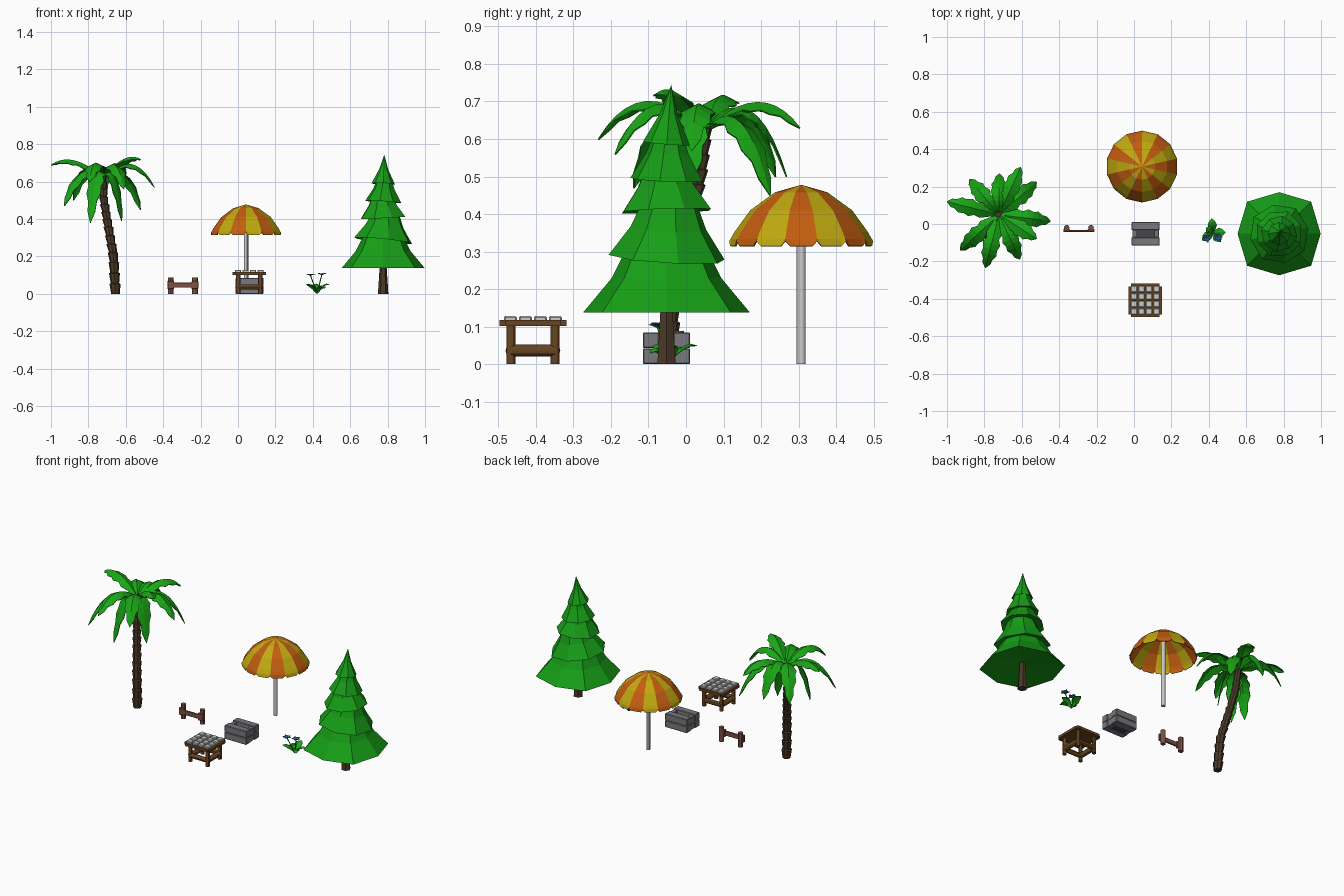
import bpy, bmesh, math
from mathutils import Vector, Matrix

if "Cube" in bpy.data.objects:
    bpy.data.objects.remove(bpy.data.objects["Cube"])

def mat(name, r, g, b):
    m = bpy.data.materials.new(name)
    m.diffuse_color = (r, g, b, 1)
    m.use_nodes = True
    m.node_tree.nodes["Principled BSDF"].inputs["Base Color"].default_value = m.diffuse_color
    return m

LEAF = mat("leaf_green", .01, .38, .008)
PINE = mat("pine_green", .008, .34, .008)
BARK = mat("bark", .07, .04, .02)
WOOD = mat("wood", .14, .06, .015)
RED = mat("red_wood", .2, .08, .055)
ORANGE = mat("orange", .55, .11, .005)
YELLOW = mat("yellow", .53, .4, .005)
STONE = mat("stone", .19, .19, .21)
DARK = mat("dark_stone", .06, .06, .07)
BLUE = mat("blue_petal", .05, .16, .38)

def finish(name, bm, *mats, thick=0, smooth=False):
    bmesh.ops.remove_doubles(bm, verts=bm.verts, dist=1e-5)
    bmesh.ops.recalc_face_normals(bm, faces=bm.faces)
    me = bpy.data.meshes.new(name)
    bm.to_mesh(me)
    bm.free()
    ob = bpy.data.objects.new(name, me)
    bpy.context.collection.objects.link(ob)
    for m in mats:
        if m:
            me.materials.append(m)
    if thick:
        s = ob.modifiers.new("thickness", 'SOLIDIFY')
        s.thickness = thick
    if smooth:
        bpy.ops.object.select_all(action='DESELECT')
        ob.select_set(True)
        bpy.context.view_layer.objects.active = ob
        bpy.ops.object.shade_smooth_by_angle()
    return ob

def skin(bm, rows, closed=True):
    vs = [[bm.verts.new(p) for p in r] for r in rows]
    n = len(rows[0])
    for a, b in zip(vs, vs[1:]):
        for i in range(n if closed else n - 1):
            j = (i + 1) % n
            bm.faces.new((a[i], a[j], b[j], b[i]))

def ring(c, r, n, turn=0, odd=1):
    return [Vector(c) + Vector((math.cos(turn + math.tau * i / n), math.sin(turn + math.tau * i / n), 0))
            * r * (odd if i % 2 else 1) for i in range(n)]

def lathe(name, prof, n, loc, m, turn=0, tilt=(0, 0), odd=1):
    bm = bmesh.new()
    skin(bm, [ring((0, 0, z), max(r, 1e-7), n, turn, odd) for r, z in prof])
    ob = finish(name, bm, m)
    ob.location = loc
    ob.rotation_euler = (tilt[0], tilt[1], 0)

def box(name, c, size, m, bevel=.004):
    bm = bmesh.new()
    bmesh.ops.create_cube(bm, size=1, matrix=Matrix.Translation(c) @ Matrix.Diagonal((*size, 1)))
    if bevel:
        bmesh.ops.bevel(bm, geom=bm.edges[:], offset=bevel, segments=1, affect='EDGES')
    finish(name, bm, m)

def rod(name, a, b, r, m, n=12):
    a, b = Vector(a), Vector(b)
    d = b - a
    bm = bmesh.new()
    bmesh.ops.create_cone(bm, cap_ends=True, segments=n, radius1=r, radius2=r, depth=d.length,
        matrix=Matrix.Translation((a + b) / 2) @ d.to_track_quat('Z', 'Y').to_matrix().to_4x4())
    finish(name, bm, m, smooth=True)

def bez(a, b, c, t):
    return Vector(a) * (1 - t) ** 2 + Vector(b) * 2 * t * (1 - t) + Vector(c) * t * t

def leaf(name, a, b, c, widths, fold, thick, m):
    """Arched leaf with a raised midrib, along a curve."""
    rows, n = [], len(widths) - 1
    d = Vector(c) - Vector(a)
    side = Vector((-d.y, d.x, 0)).normalized()
    for i, w in enumerate(widths):
        p = bez(a, b, c, i / n)
        drop = Vector((0, 0, -w * fold))
        rows.append([p + side * w + drop, p, p - side * w + drop])
    bm = bmesh.new()
    skin(bm, rows, False)
    finish(name, bm, m, thick=thick)

# Palm trunk: flared segments stacked along a gentle S
bend = [Vector(p) for p in ((-.655, -.05, 0), (-.665, -.04, .2), (-.693, 0, .36), (-.717, .033, .5), (-.725, .05, .64))]
def trunk(t):
    k = min(int(t * 4), 3)
    return bend[k].lerp(bend[k + 1], t * 4 - k)
bm = bmesh.new()
rows, N = [ring(bend[0], 1e-7, 8)], 14
for i in range(N):
    r = .027 - .007 * i / N
    rows += [ring(trunk(i / N), r * .85, 8), ring(trunk((i + .92) / N), r * 1.1, 8)]
rows.append(ring(bend[-1], 1e-7, 8))
skin(bm, rows)
finish("palm_trunk", bm, BARK)

# Palm fronds
crown = Vector((-.722, .05, .625))
tips = [(-1, .12, .69), (-.605, .305, .63), (-.52, .225, .45), (-.445, .015, .57),
        (-.52, -.08, .72), (-.61, -.19, .56), (-.795, -.235, .60), (-.93, -.14, .47),
        (-.88, .24, .50), (-.79, -.09, .38), (-.62, -.01, .39), (-.72, .27, .50)]
for i, t in enumerate(tips):
    mid = crown.lerp(Vector(t), .6)
    mid.z = .77 if t[2] > .6 else .79 if t[2] > .48 else .75
    leaf(f"palm_frond_{i}", crown, mid, t,
         [.006, .018, .030, .042, .034, .048, .038, .042, .026, .022, .001], .5, .004, LEAF)

# Pine: trunk and five overlapping, slightly tilted eight-sided tiers
pc = (.776, -.052, 0)
lathe("pine_trunk", [(0, 0), (.028, 0), (.017, .17), (0, .17)], 6, pc, BARK)
tiers = [(.222, .138, .10, .32), (.158, .285, .07, .44), (.124, .408, .05, .54),
         (.095, .492, .032, .63), (.061, .588, 0, .745)]
for i, (r0, z0, r1, z1) in enumerate(tiers):
    h = z1 - z0
    prof = [(0, h * .15), (r0, 0), (r1 + (r0 - r1) * .38, h * .5), (r1, h), (0, h)]
    tilt = [(0, 0), (-.06, .1), (.03, -.05), (-.04, .06), (-.08, .04)][i]
    lathe(f"pine_tier_{i}", prof, 8, (pc[0], pc[1], z0), PINE, .2 * i, tilt, 1.09 if i == 0 else 1.03)

# Parasol: striped 14-sided canopy with a notched rim, and a pole
uc = Vector((.043, .307, 0))
prof = [(0, .478), (.07, .458), (.136, .410), (.178, .352), (.188, .334)]
bm = bmesh.new()
for i in range(14):
    a0 = math.pi / 2 + math.tau * i / 14
    d0, d1 = (Vector((math.cos(a), math.sin(a), 0)) for a in (a0, a0 + math.tau / 14))
    cols = [[uc + d0.lerp(d1, k) * r + Vector((0, 0, z)) for k in (0, .15, .85, 1)] for r, z in prof]
    cols.append([uc + d0.lerp(d1, k) * .192 + Vector((0, 0, z))
                 for k, z in ((0, .328), (.15, .315), (.85, .315), (1, .328))])
    old = set(bm.faces)
    skin(bm, cols, False)
    for f in bm.faces:
        if f not in old:
            f.material_index = i % 2
bmesh.ops.dissolve_degenerate(bm, dist=1e-6, edges=bm.edges[:])
finish("parasol_canopy", bm, ORANGE, YELLOW, thick=.004)
rod("parasol_pole", uc, uc + Vector((0, 0, .472)), .012, None)

# Stool: round legs and rails, framed top with a grid of stone tiles
sx, sy, k = .06, -.408, .059
bm = bmesh.new()
bmesh.ops.create_cube(bm, size=1, matrix=Matrix.Translation((sx, sy, .109)) @ Matrix.Diagonal((.178, .178, .016, 1)))
corners = [e for e in bm.edges if abs(e.verts[0].co.z - e.verts[1].co.z) > .01]
bmesh.ops.bevel(bm, geom=corners, offset=.014, segments=2, affect='EDGES')
finish("stool_top", bm, WOOD)
for i in range(4):
    for j in range(4):
        box(f"stool_tile_{i}_{j}", (sx + (i - 1.5) * .04, sy + (j - 1.5) * .04, .119), (.034, .034, .019), None)
for a in (-1, 1):
    for b in (-1, 1):
        rod("stool_leg", (sx + a * k, sy + b * k, 0), (sx + a * k, sy + b * k, .102), .012, WOOD)
    rod("stool_rail_side", (sx + a * k, sy - k, .036), (sx + a * k, sy + k, .036), .016, WOOD)
    rod("stool_rail_cross", (sx - k, sy + a * k, .036), (sx + k, sy + a * k, .036), .014, WOOD)

# Stone fire pit: two-course front and back walls, recessed ends, dark floor
fx, fy = .062, -.052
for c in (0, 1):
    z = .021 + c * .0425
    for s in (-1, 1):
        box("pit_wall", (fx, fy + s * .041, z), (.15, .044, .042), STONE, .003)
        box("pit_end", (fx + s * .058, fy, z - .004 * c), (.026, .040, .040), STONE, .002)
box("pit_floor", (fx, fy, .022), (.10, .042, .042), DARK, 0)

# Low fence: two posts with brackets and a rail in front
for x in (-.36, -.23):
    rod("fence_post", (x, -.02, 0), (x, -.02, .088), .015, RED)
    box("fence_bracket", (x, -.035, .047), (.036, .016, .044), RED, .003)
box("fence_rail", (-.295, -.037, .047), (.15, .011, .028), RED, .002)

# Flower: arched leaves, thin stems and star-shaped blossoms
root = Vector((.422, -.045, .004))
for i, t in enumerate([(.415, .03, .05), (.49, -.045, .05), (.363, -.085, .05), (.465, -.095, .03), (.385, -.02, .04)]):
    mid = root.lerp(Vector(t), .5)
    mid.z = .07
    leaf(f"flower_leaf_{i}", root, mid, t, [.004, .017, .025, .018, .001], .3, .002, LEAF)
for x, y, z in ((.388, -.075, .098), (.448, -.07, .102)):
    top = Vector((x, y, z))
    rod("flower_stem", root, top, .003, LEAF, 5)
    for i in range(5):
        a = math.tau * i / 5
        d = Vector((math.cos(a), math.sin(a), 0)) * .026
        leaf("flower_petal", top, top + d * .6 + Vector((0, 0, .014)), top + d + Vector((0, 0, .008)),
             [.002, .010, .001], .2, .002, BLUE)
